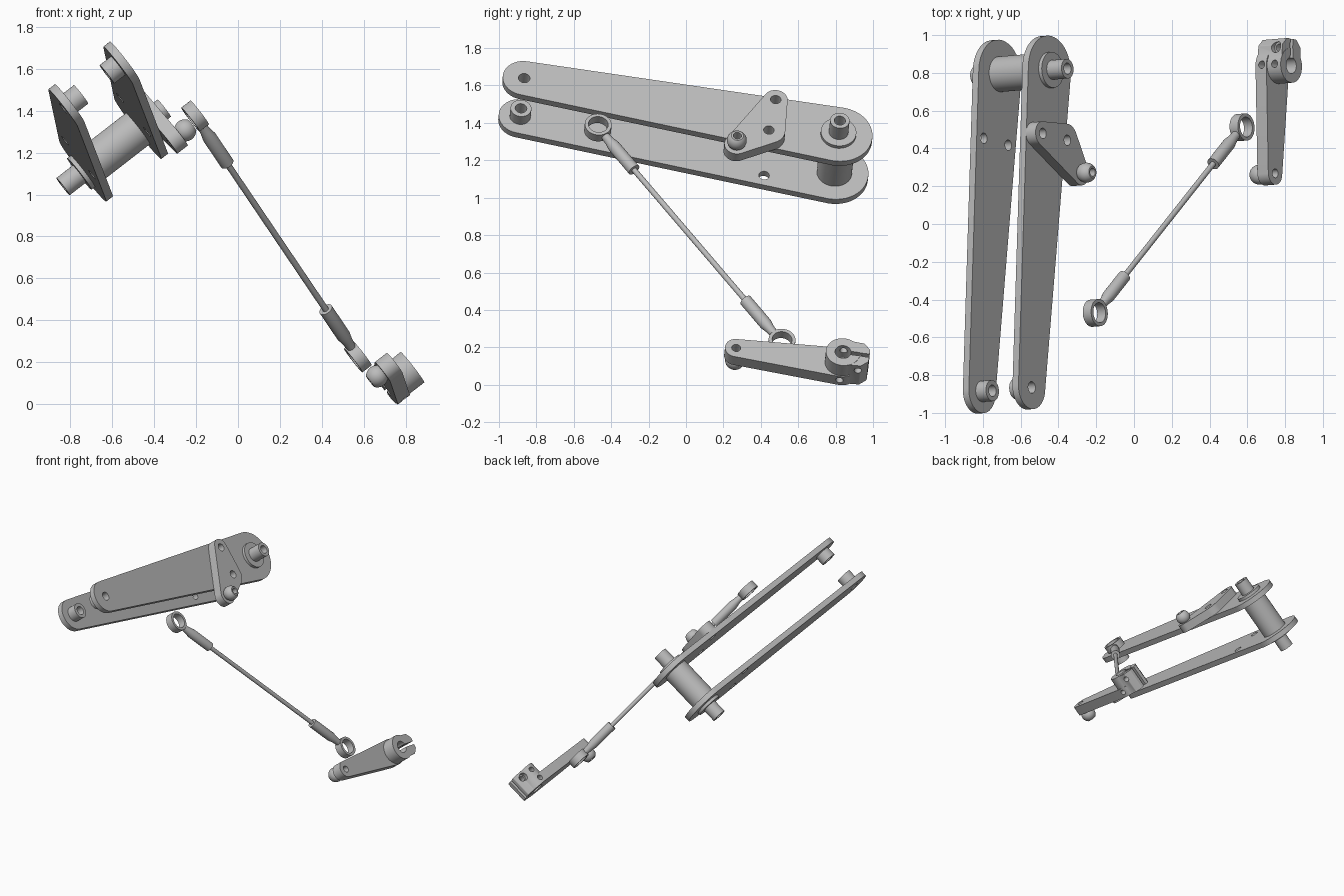
import bpy, bmesh
from math import cos, sin, pi
from mathutils import Vector, Matrix
from mathutils.geometry import convex_hull_2d

if "Cube" in bpy.data.objects:
    bpy.data.objects.remove(bpy.data.objects["Cube"])

steel = bpy.data.materials.new("grey steel")
steel.use_nodes = True
steel.diffuse_color = (0.5, 0.5, 0.5, 1)
steel.node_tree.nodes["Principled BSDF"].inputs["Base Color"].default_value = (0.5, 0.5, 0.5, 1)
parts = []
SEG = 48


def frame(origin, axis, along):
    """Local x runs along the arm, local z along the pivot axis."""
    z = Vector(axis).normalized()
    y = z.cross(Vector(along)).normalized()
    x = y.cross(z)
    m = Matrix((x, y, z)).transposed().to_4x4()
    m.translation = origin
    return m


def finish(name, bm, matrix):
    bmesh.ops.recalc_face_normals(bm, faces=bm.faces)
    mesh = bpy.data.meshes.new(name)
    bm.to_mesh(mesh)
    bm.free()
    mesh.materials.append(steel)
    ob = bpy.data.objects.new(name, mesh)
    bpy.context.collection.objects.link(ob)
    ob.matrix_world = matrix
    parts.append(ob)
    return ob


def lathe(name, profile, matrix, at=(0, 0), tube=True):
    """Turn (radius, height) points round z; a tube joins last point to first."""
    bm = bmesh.new()
    rings = [[bm.verts.new((r * cos(2 * pi * i / SEG), r * sin(2 * pi * i / SEG), h))
              for i in range(SEG)] for r, h in profile]
    pairs = list(zip(rings, rings[1:]))
    if tube:
        pairs.append((rings[-1], rings[0]))
    else:
        bm.faces.new(rings[0])
        bm.faces.new(rings[-1])
    for a, b in pairs:
        for i in range(SEG):
            j = (i + 1) % SEG
            bm.faces.new((a[i], a[j], b[j], b[i]))
    return finish(name, bm, matrix @ Matrix.Translation((*at, 0)))


def ring(name, outer, inner, low, high, matrix, at=(0, 0)):
    return lathe(name, [(outer, low), (outer, high), (inner, high), (inner, low)], matrix, at)


def slab(name, discs, low, high, matrix):
    """Flat plate whose outline wraps tightly round discs (x, y, radius)."""
    pts = [Vector((x + r * cos(2 * pi * i / SEG), y + r * sin(2 * pi * i / SEG)))
           for x, y, r in discs for i in range(SEG)]
    bm = bmesh.new()
    base = bm.faces.new([bm.verts.new((*pts[i], low)) for i in convex_hull_2d(pts)])
    top = bmesh.ops.extrude_face_region(bm, geom=[base])["geom"]
    bmesh.ops.translate(bm, vec=(0, 0, high - low),
                        verts=[g for g in top if isinstance(g, bmesh.types.BMVert)])
    return finish(name, bm, matrix)


def boolean(ob, tool, operation="DIFFERENCE"):
    mod = ob.modifiers.new("join", "BOOLEAN")
    mod.operation, mod.object, mod.solver = operation, tool, "EXACT"
    bpy.context.view_layer.update()
    bpy.context.view_layer.objects.active = ob
    bpy.ops.object.modifier_apply(modifier=mod.name)
    parts.remove(tool)
    bpy.data.objects.remove(tool)


def drill(ob, radius, low, high, matrix, at=(0, 0)):
    boolean(ob, lathe("drill", [(radius, low), (radius, high)], matrix, at, tube=False))


def ball(name, matrix, at, height):
    """Ball stud with flat ends and a bore."""
    arc = [(0.053 * cos(a * pi / 24), height + 0.053 * sin(a * pi / 24)) for a in range(-7, 8)]
    return lathe(name, [(0.022, arc[0][1])] + arc + [(0.022, arc[-1][1])], matrix, at)


# Shared pivot direction for every part
AXIS = (0.788, 0.065, 0.611)
arms = frame((-0.856, 0.781, 1.022), AXIS, (0.0556, 0.983, -0.1755))
REACH = -1.709
BOLTS = [(-0.364, 0.107), (-0.364, -0.104)]

# Pair of tapered arm plates with a boss at each narrow end
for side, low, peg in (("right", 0.146, (0.186, 0.255)), ("left", 0.479, (0.411, 0.479))):
    arm = slab(side + "_arm_plate", [(0, 0, 0.183), (REACH, 0, 0.115)], low, low + 0.04, arms)
    for spot in BOLTS:
        drill(arm, 0.028, low - 0.1, low + 0.1, arms, spot)
    drill(arm, 0.031, low - 0.1, low + 0.1, arms, (REACH, 0))
    drill(arm, 0.045, low - 0.1, low + 0.1, arms)
    ring(side + "_arm_boss", 0.056, 0.031, *peg, arms, (REACH, 0))

# Hollow pivot shaft, spacer and outer washers
ring("pivot_shaft", 0.052, 0.03, 0.026, 0.639, arms)
ring("pivot_spacer", 0.094, 0.045, 0.186, 0.479, arms)
ring("left_washer", 0.095, 0.045, 0.519, 0.54, arms)
ring("right_washer", 0.095, 0.045, 0.125, 0.146, arms)

# Three-cornered bracket with its ball stud
STUD = (-0.517, -0.238)
bracket = slab("bracket", [(*BOLTS[0], 0.064), (*BOLTS[1], 0.088), (*STUD, 0.065)], 0.519, 0.583, arms)
for spot in BOLTS:
    drill(bracket, 0.028, 0.4, 0.7, arms, spot)
drill(bracket, 0.022, 0.4, 0.7, arms, STUD)
ball("bracket_ball", arms, STUD, 0.617)

# Push rod with a sleeve and an eye at each end
start, end = Vector((-0.205, -0.471, 1.375)), Vector((0.572, 0.512, 0.225))
span = end - start
half = [(0.022, 0.06), (0.026, 0.11), (0.034, 0.15), (0.034, 0.335), (0.015, 0.335)]
lathe("push_rod", half + [(r, span.length - h) for r, h in reversed(half)],
      frame(start, span, AXIS), tube=False)
for name, spot in (("upper", start), ("lower", end)):
    ring(name + "_rod_eye", 0.072, 0.053, -0.028, 0.028, frame(spot, AXIS, span))

# Clamp horn: tapered bar, round boss and split lugs
horn = frame((0.761, 0.834, 0.12), AXIS, (0.021, 0.991, -0.137))
TIP = (-0.571, 0)
bar = slab("clamp_horn", [(0, 0, 0.098), (*TIP, 0.06)], -0.073, 0, horn)
boolean(bar, lathe("boss", [(0.092, -0.07), (0.092, 0.091)], horn, tube=False), "UNION")
boolean(bar, slab("lugs", [(0.02, 0.07, 0.012), (0.02, -0.07, 0.012), (0.1, 0.065, 0.012),
                           (0.1, -0.065, 0.012), (0.13, 0.035, 0.012), (0.13, -0.035, 0.012)],
                  -0.073, 0.089, horn), "UNION")
drill(bar, 0.043, -0.2, 0.2, horn)
drill(bar, 0.024, -0.2, 0.2, horn, TIP)
boolean(bar, slab("slot", [(0, 0, 0.011), (0.3, 0, 0.011)], -0.2, 0.2, horn))

# Cross holes for the clamp bolt and set screws
cross = horn @ Matrix.Rotation(pi / 2, 4, "X")
drill(bar, 0.02, -0.2, 0.2, cross, (0.092, 0.046))
drill(bar, 0.03, -0.2, -0.05, cross, (0.092, 0.046))
drill(bar, 0.02, -0.2, -0.02, cross, (0, 0.05))
drill(bar, 0.02, -0.2, 0.2, cross, (0, -0.032))
ball("horn_ball", horn, TIP, -0.106)

# Smooth round walls, crisp edges
bpy.ops.object.select_all(action="DESELECT")
for ob in parts:
    ob.select_set(True)
bpy.context.view_layer.objects.active = parts[0]
bpy.ops.object.shade_smooth_by_angle(angle=0.6)
